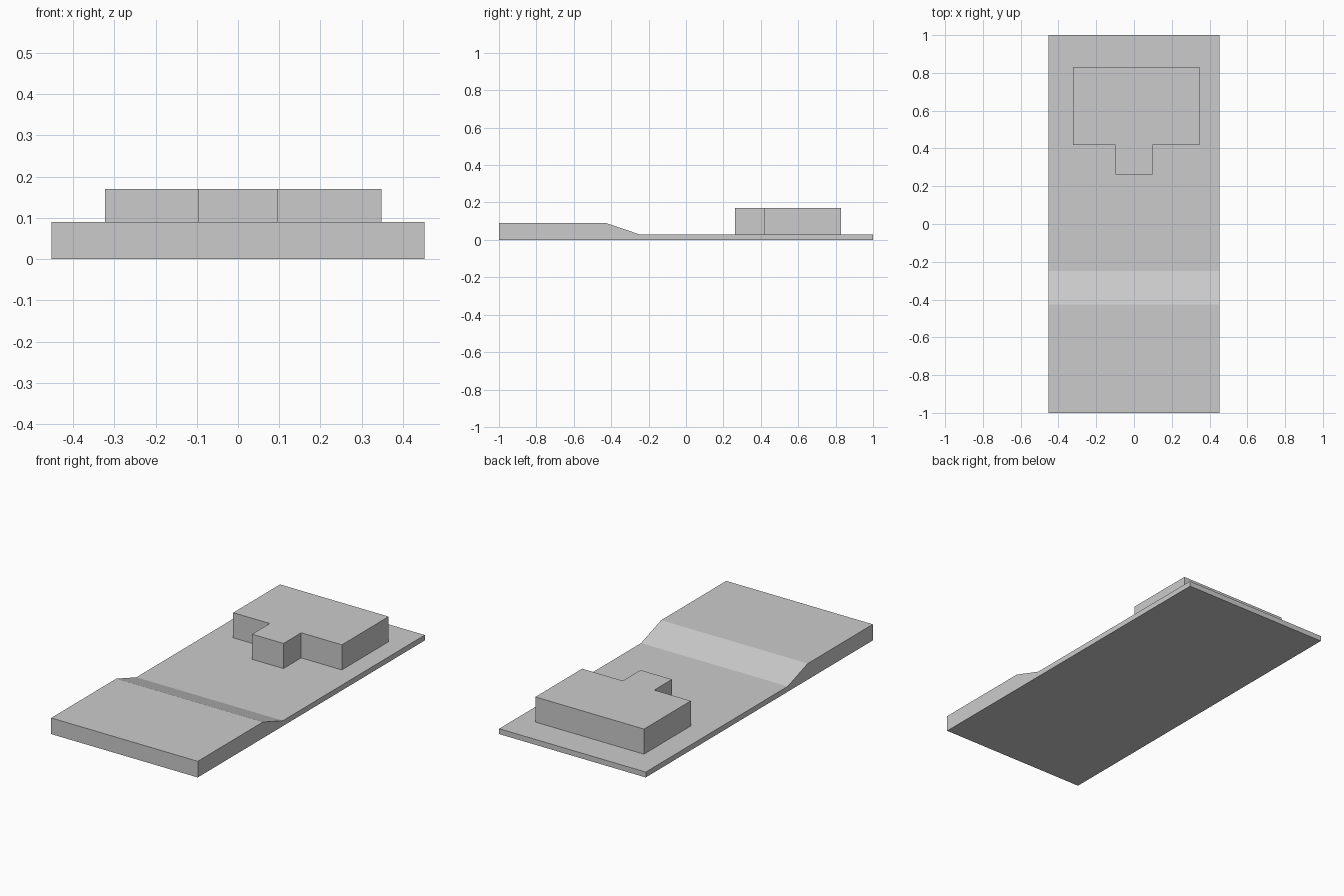
import bpy
import bmesh
from mathutils import Vector

# Remove the default cube
cube = bpy.data.objects.get("Cube")
if cube:
    bpy.data.objects.remove(cube, do_unlink=True)

# Single plain grey material
GREY = (0.6, 0.6, 0.6, 1.0)
grey = bpy.data.materials.new("plain_grey")
grey.use_nodes = True
grey.diffuse_color = GREY
grey.node_tree.nodes["Principled BSDF"].inputs["Base Color"].default_value = GREY


def extrude_profile(name, points, offset):
    """Build a solid by sweeping a closed flat outline along an offset."""
    bm = bmesh.new()
    face = bm.faces.new([bm.verts.new(p) for p in points])
    swept = bmesh.ops.extrude_face_region(bm, geom=[face], use_keep_orig=True)
    verts = [g for g in swept["geom"] if isinstance(g, bmesh.types.BMVert)]
    bmesh.ops.translate(bm, verts=verts, vec=Vector(offset))
    bmesh.ops.recalc_face_normals(bm, faces=bm.faces)
    mesh = bpy.data.meshes.new(name)
    bm.to_mesh(mesh)
    bm.free()
    mesh.materials.append(grey)
    obj = bpy.data.objects.new(name, mesh)
    bpy.context.collection.objects.link(obj)
    return obj


# Base plate: thick front deck, short ramp, thin rear deck
half_width = 0.452
thick, thin = 0.09, 0.03
side = [(-1, 0), (1, 0), (1, thin), (-0.25, thin), (-0.427, thick), (-1, thick)]
extrude_profile("base_plate", [(-half_width, y, z) for y, z in side],
                (2 * half_width, 0, 0))

# Raised block with a narrow tab pointing forward
left, right, tab = 0.348, -0.322, 0.097
back, front, tip = 0.83, 0.418, 0.262
outline = [(right, back), (right, front), (-tab, front), (-tab, tip),
           (tab, tip), (tab, front), (left, front), (left, back)]
extrude_profile("raised_block", [(x, y, thin) for x, y in outline],
                (0, 0, 0.17 - thin))
